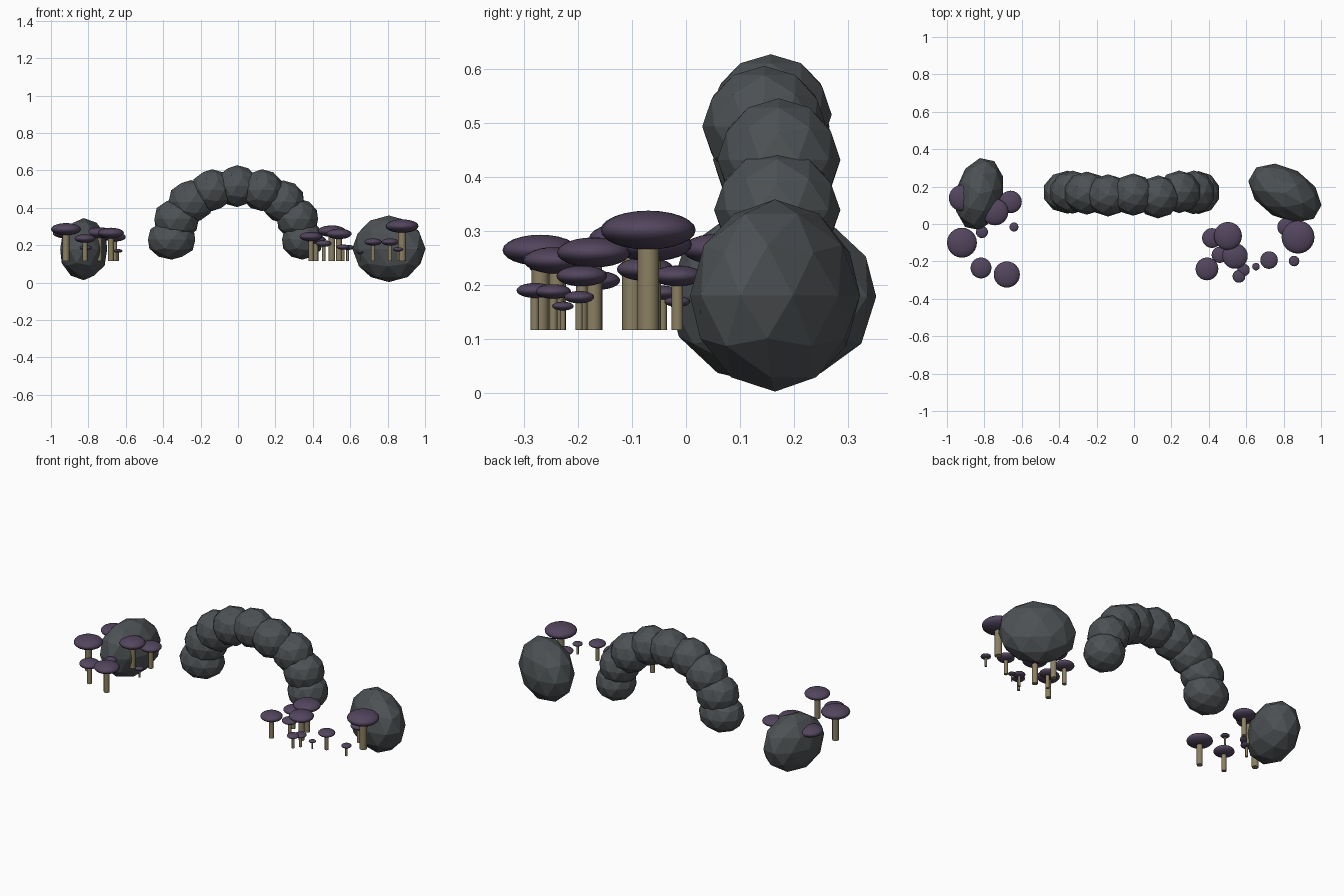
import bpy, math

def material(name, rgb):
    m = bpy.data.materials.new(name)
    m.diffuse_color = (*rgb, 1)
    return m

ROCK = material("dark grey rock", (0.075, 0.083, 0.088))
CAP = material("dusky purple cap", (0.085, 0.060, 0.110))
STEM = material("tan stem", (0.26, 0.215, 0.125))

def finish(name, mat, smooth=False):
    ob = bpy.context.object
    ob.name = name
    ob.data.materials.append(mat)
    if smooth:
        bpy.ops.object.shade_smooth_by_angle(angle=math.radians(40))
    return ob

def rock(name, loc, scale, turn):
    bpy.ops.mesh.primitive_ico_sphere_add(subdivisions=2, radius=1, location=loc,
                                          rotation=(0, 0, math.radians(turn)))
    bpy.context.object.scale = scale
    finish(name, ROCK)

def mushroom(name, x, y, r):
    # taller mushrooms have wider caps
    base, top = 0.117, 0.12 + 2.07 * r
    bpy.ops.mesh.primitive_cylinder_add(vertices=12, radius=0.23 * r, depth=top - base,
                                        location=(x, y, (top + base) / 2))
    finish(name + "_stem", STEM, True)
    bpy.ops.mesh.primitive_uv_sphere_add(segments=24, ring_count=12, radius=1,
                                         location=(x, y, top))
    bpy.context.object.scale = (r, r, 0.41 * r)
    finish(name + "_cap", CAP, True)

# Stone arch: nine boulders along a half ellipse (rx, ry, rz, y)
ARCH = [(0.133, 0.115, 0.107, 0.170), (0.125, 0.115, 0.113, 0.170),
        (0.124, 0.115, 0.116, 0.165), (0.115, 0.113, 0.112, 0.153),
        (0.115, 0.113, 0.112, 0.157), (0.115, 0.115, 0.112, 0.145),
        (0.116, 0.114, 0.114, 0.172), (0.115, 0.117, 0.110, 0.169),
        (0.115, 0.115, 0.107, 0.168)]
for i, (rx, ry, rz, y) in enumerate(ARCH):
    a = math.pi * i / 8
    rock(f"arch_stone_{i + 1}", (-0.35 * math.cos(a) - 0.005, y, 0.23 + 0.286 * math.sin(a)),
         (rx, ry, rz), 0)

# Side boulders
rock("left_boulder", (-0.825, 0.16, 0.179), (0.198, 0.128, 0.166), 78)
rock("right_boulder", (0.807, 0.165, 0.181), (0.212, 0.136, 0.178), -30)

# Mushroom clusters (x, y, cap radius)
LEFT = [(-0.92, -0.10, 0.080), (-0.818, -0.235, 0.056), (-0.68, -0.270, 0.070),
        (-0.813, -0.043, 0.032), (-0.642, -0.016, 0.024), (-0.743, 0.064, 0.071),
        (-0.660, 0.118, 0.060), (-0.920, 0.139, 0.070)]
RIGHT = [(0.39, -0.24, 0.061), (0.417, -0.075, 0.053), (0.502, -0.064, 0.075),
         (0.54, -0.171, 0.068), (0.458, -0.165, 0.043), (0.561, -0.280, 0.034),
         (0.586, -0.246, 0.033), (0.652, -0.228, 0.020), (0.722, -0.193, 0.047),
         (0.856, -0.198, 0.028), (0.877, -0.070, 0.088), (0.813, -0.016, 0.047)]
for side, group in (("left", LEFT), ("right", RIGHT)):
    for i, (x, y, r) in enumerate(group):
        mushroom(f"{side}_mushroom_{i + 1}", x, y, r)
